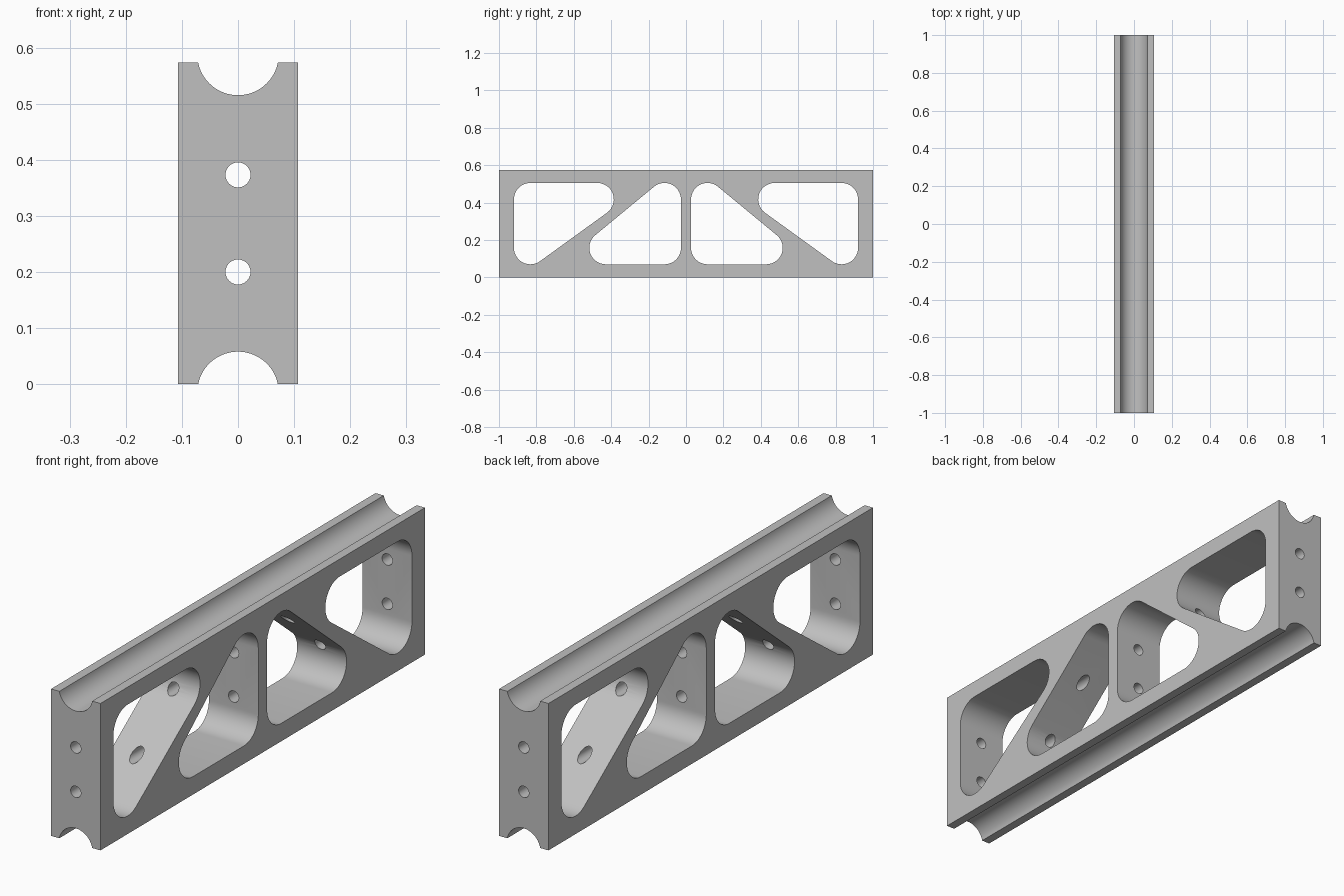
import bpy, bmesh, math
from mathutils import Vector

cube = bpy.data.objects.get("Cube")
if cube:
    bpy.data.objects.remove(cube, do_unlink=True)

HALF_W, HEIGHT, HALF_L = 0.1065, 0.573, 1.0
GROOVE_HALF, GROOVE_DEPTH = 0.071, 0.058
CORNER_R = 0.088
Z_LOW, Z_HIGH = 0.158, 0.417

grey = bpy.data.materials.new("plain grey")
grey.use_nodes = True
grey.diffuse_color = (0.53, 0.53, 0.53, 1)
grey.node_tree.nodes["Principled BSDF"].inputs["Base Color"].default_value = (0.53, 0.53, 0.53, 1)


def prism(bm, outline, offset):
    """Closed solid swept from an outline of 3D points along offset."""
    near = [bm.verts.new(p) for p in outline]
    far = [bm.verts.new(Vector(p) + Vector(offset)) for p in outline]
    bm.faces.new(near)
    bm.faces.new(far[::-1])
    for i in range(len(near)):
        bm.faces.new((near[i], near[i - 1], far[i - 1], far[i]))


def make_object(name, bm):
    bmesh.ops.recalc_face_normals(bm, faces=bm.faces[:])
    mesh = bpy.data.meshes.new(name)
    bm.to_mesh(mesh)
    bm.free()
    mesh.materials.append(grey)
    obj = bpy.data.objects.new(name, mesh)
    bpy.context.scene.collection.objects.link(obj)
    return obj


def rounded(centres, radius, steps=14):
    """Outline around equal circles at counter-clockwise centres."""
    pts = []
    for i, centre in enumerate(centres):
        c = Vector(centre)
        d_in = c - Vector(centres[i - 1])
        d_out = Vector(centres[(i + 1) % len(centres)]) - c
        start = math.atan2(-d_in.x, d_in.y)
        turn = (math.atan2(-d_out.x, d_out.y) - start) % math.tau
        for k in range(steps + 1):
            t = start + turn * k / steps
            pts.append((c.x + radius * math.cos(t), c.y + radius * math.sin(t)))
    return pts


# Beam body: rectangular section with a round groove along top and bottom
r = (GROOVE_HALF ** 2 + GROOVE_DEPTH ** 2) / (2 * GROOVE_DEPTH)
sweep = math.asin(GROOVE_HALF / r)
angles = [sweep * (k / 16 - 1) for k in range(33)]
arc = [(r * math.sin(t), GROOVE_DEPTH - r + r * math.cos(t)) for t in angles]
lower = [(-HALF_W, 0)] + arc + [(HALF_W, 0)]
section = lower + [(x, HEIGHT - z) for x, z in reversed(lower)]
bm = bmesh.new()
prism(bm, [(x, -HALF_L, z) for x, z in section], (0, 2 * HALF_L, 0))
beam = make_object("truss_beam", bm)

# Truss openings: two rounded triangles, mirrored to the other half
triangles = [
    [(-0.832, Z_LOW), (-0.474, Z_HIGH), (-0.832, Z_HIGH)],
    [(-0.429, Z_LOW), (-0.115, Z_LOW), (-0.115, Z_HIGH)],
]
bm = bmesh.new()
for triangle in triangles:
    for side in (1, -1):
        outline = [(-0.3, side * y, z) for y, z in rounded(triangle, CORNER_R)]
        prism(bm, outline, (0.6, 0, 0))
openings = make_object("opening_cutter", bm)

# Bolt holes running the whole length
bm = bmesh.new()
for z in (0.2, 0.373):
    prism(bm, [(x, -1.1, z + dz) for x, dz in
               [(0.0223 * math.cos(math.tau * k / 32), 0.0223 * math.sin(math.tau * k / 32))
                for k in range(32)]], (0, 2.2, 0))
holes = make_object("bolt_hole_cutter", bm)

# Cut the beam
bpy.context.view_layer.objects.active = beam
for cutter in (openings, holes):
    cutter.hide_render = True
    mod = beam.modifiers.new("cut", "BOOLEAN")
    mod.operation = "DIFFERENCE"
    mod.solver = "EXACT"
    mod.object = cutter
    bpy.context.view_layer.update()
    bpy.ops.object.modifier_apply(modifier=mod.name)
    bpy.data.objects.remove(cutter, do_unlink=True)

# Smooth the rounded surfaces, keep the corners sharp
bpy.ops.object.select_all(action="DESELECT")
beam.select_set(True)
bpy.ops.object.shade_smooth_by_angle(angle=math.radians(30))
